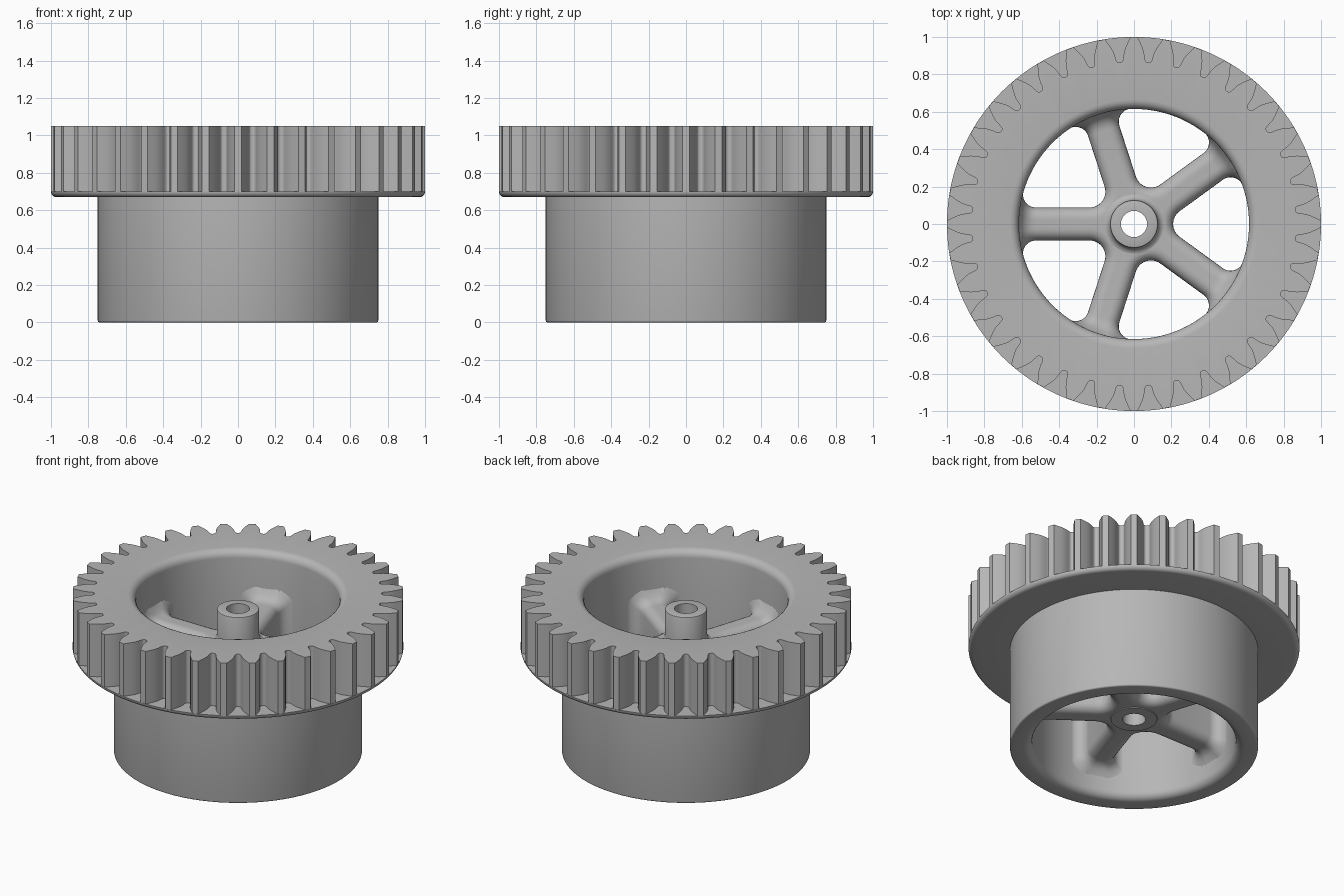
import bpy, bmesh
from math import sin, cos, pi, radians, hypot, atan2, sqrt

if "Cube" in bpy.data.objects:
    bpy.data.objects.remove(bpy.data.objects["Cube"])

grey = bpy.data.materials.new("plain_grey")
grey.use_nodes = True
grey.diffuse_color = (0.47, 0.47, 0.47, 1)
grey.node_tree.nodes["Principled BSDF"].inputs["Base Color"].default_value = (0.47, 0.47, 0.47, 1)


def finish(name, bm, recalc=True):
    """Turn a bmesh into a smooth object with sharp edges kept."""
    bmesh.ops.remove_doubles(bm, verts=bm.verts, dist=0.0001)
    if recalc:
        bmesh.ops.recalc_face_normals(bm, faces=bm.faces)
    mesh = bpy.data.meshes.new(name)
    bm.to_mesh(mesh)
    bm.free()
    mesh.materials.append(grey)
    ob = bpy.data.objects.new(name, mesh)
    bpy.context.collection.objects.link(ob)
    bpy.ops.object.select_all(action='DESELECT')
    ob.select_set(True)
    bpy.context.view_layer.objects.active = ob
    bpy.ops.object.shade_smooth_by_angle(angle=radians(35))
    return ob


def arc(cx, cy, r, a0, a1, n=6):
    angles = [radians(a0 + (a1 - a0) * i / n) for i in range(n + 1)]
    return [(cx + r * cos(a), cy + r * sin(a)) for a in angles]


def skin(bm, rings, cyclic):
    """Join closed rings of equal length with quads."""
    loops = [[bm.verts.new(p) for p in ring] for ring in rings]
    n = len(loops[0])
    pairs = list(zip(loops, loops[1:]))
    if cyclic:
        pairs.append((loops[-1], loops[0]))
    for a, b in pairs:
        for i in range(n):
            j = (i + 1) % n
            bm.faces.new((b[i], b[j], a[j], a[i]))


def lathe(name, profile, outline):
    """Revolve a closed profile; a radius of None follows the outline."""
    bm = bmesh.new()
    rings = []
    for r, z in profile:
        rings.append([((o if r is None else r) * cos(a), (o if r is None else r) * sin(a), z)
                      for a, o in outline])
    skin(bm, rings, True)
    return finish(name, bm)


# Toothed outline: half a tooth as (half width, radius), mirrored and repeated
TEETH = 36
half = [(0.019, 0.999), (0.031, 0.975), (0.043, 0.95), (0.052, 0.925),
        (0.056, 0.90), (0.058, 0.882), (0.061, 0.873), (0.067, 0.868)]
tooth = [(-y / r, r) for y, r in reversed(half)] + [(y / r, r) for y, r in half]
tooth.append((pi / TEETH, 0.867))
gear_outline = [(a + 2 * pi * k / TEETH, r) for k in range(TEETH) for a, r in tooth]

# Gear body: bore, toothed band, flange and lower drum in one revolved shape
BORE, TOP = 0.615, 1.05
FIL = 0.05
body = arc(BORE + FIL, TOP - FIL, FIL, 180, 90)
body += [(None, TOP), (None, 0.70), (1.0, 0.70)]
body += arc(0.97, 0.70, 0.03, -10, -90, 5)
body += [(0.75, 0.67)]
body += arc(0.74, 0.01, 0.01, 0, -90, 3)
body += arc(BORE + FIL, FIL, FIL, 270, 180)
lathe("gear_body", body, gear_outline)

# Hub with a small flare where it meets the spokes
round_outline = [(2 * pi * i / 64, 1) for i in range(64)]
hub = [(0.07, 0.195), (0.14, 0.195), (0.17, 0.3)]
hub += arc(0.17, 0.78, 0.042, 270, 180)
hub += arc(0.12, 0.942, 0.008, 0, 90, 2)
hub += [(0.07, 0.95)]
lathe("hub", hub, round_outline)

# Spoked web: five rounded openings, skinned from ring to ring
HALF_W, IN_C, OUT_C, EDGE = 0.088, 0.085, 0.07, 0.06
Z_MID, Z_HALF, FLARE = 0.47, 0.27, 0.09
WALL = BORE + 0.002
S = radians(36)


def opening(e):
    """Opening grown by e, with the point each rim point meets mid-spoke."""
    d = (HALF_W + IN_C) / sin(S)
    yc = HALF_W + OUT_C
    xc = sqrt((WALL - OUT_C) ** 2 - yc ** 2)
    end = atan2(yc, xc)
    corner = arc(0, 0, 1, -90, end * 180 / pi, 10)
    pts, goals = [], []
    for k, p in enumerate(arc(d, 0, IN_C + e, 126, 234, 14)):
        a = S - 2 * S * k / 14
        pts.append(p)
        goals.append((0.1 * cos(a), 0.1 * sin(a)))

    def turn(x, y):
        return (x * cos(S) + y * sin(S), y * cos(S) - x * sin(S))

    lower = [(turn(xc + (OUT_C + e) * u, yc + (OUT_C + e) * v), turn(xc + (OUT_C + e) * u, 0))
             for u, v in corner]
    span = 180 / pi * (S - end)
    rim = arc(0, 0, WALL + e, -span, span, 16)[1:-1]
    wall = [(p, (p[0] * 1.03, p[1] * 1.03)) for p in rim]
    upper = [((p[0], -p[1]), (g[0], -g[1])) for p, g in reversed(lower)]
    for p, g in lower + wall + upper:
        pts.append(p)
        goals.append(g)
    return pts, goals


def flare(x, y):
    """Rise of the spoke face where it sweeps into the bore wall."""
    t = min(max(hypot(x, y) - (WALL - FLARE), 0), FLARE)
    return FLARE - sqrt(FLARE ** 2 - t ** 2)


def face_rings():
    """Rings from mid-height rim over the rounded edge to mid-spoke."""
    rings = []
    for i in range(7):
        a = i * pi / 12
        pts, goals = opening(EDGE * (1 - cos(a)))
        h = Z_HALF - EDGE + EDGE * sin(a)
        rings.append([(x, y, h + flare(x, y)) for x, y in pts])
    for t in (0.33, 0.67, 1.0):
        ring = []
        for (px, py), (gx, gy) in zip(pts, goals):
            x, y = px + (gx - px) * t, py + (gy - py) * t
            ring.append((x, y, Z_HALF + flare(x, y)))
        rings.append(ring)
    return rings


upper_half = face_rings()
lower_half = [[(x, y, -z) for x, y, z in ring] for ring in reversed(upper_half)]
web = bmesh.new()
for k in range(5):
    c, s = cos(2 * S * k), sin(2 * S * k)
    skin(web, [[(x * c - y * s, x * s + y * c, z + Z_MID) for x, y, z in ring]
               for ring in lower_half + upper_half], False)
finish("spoked_web", web, recalc=False)
